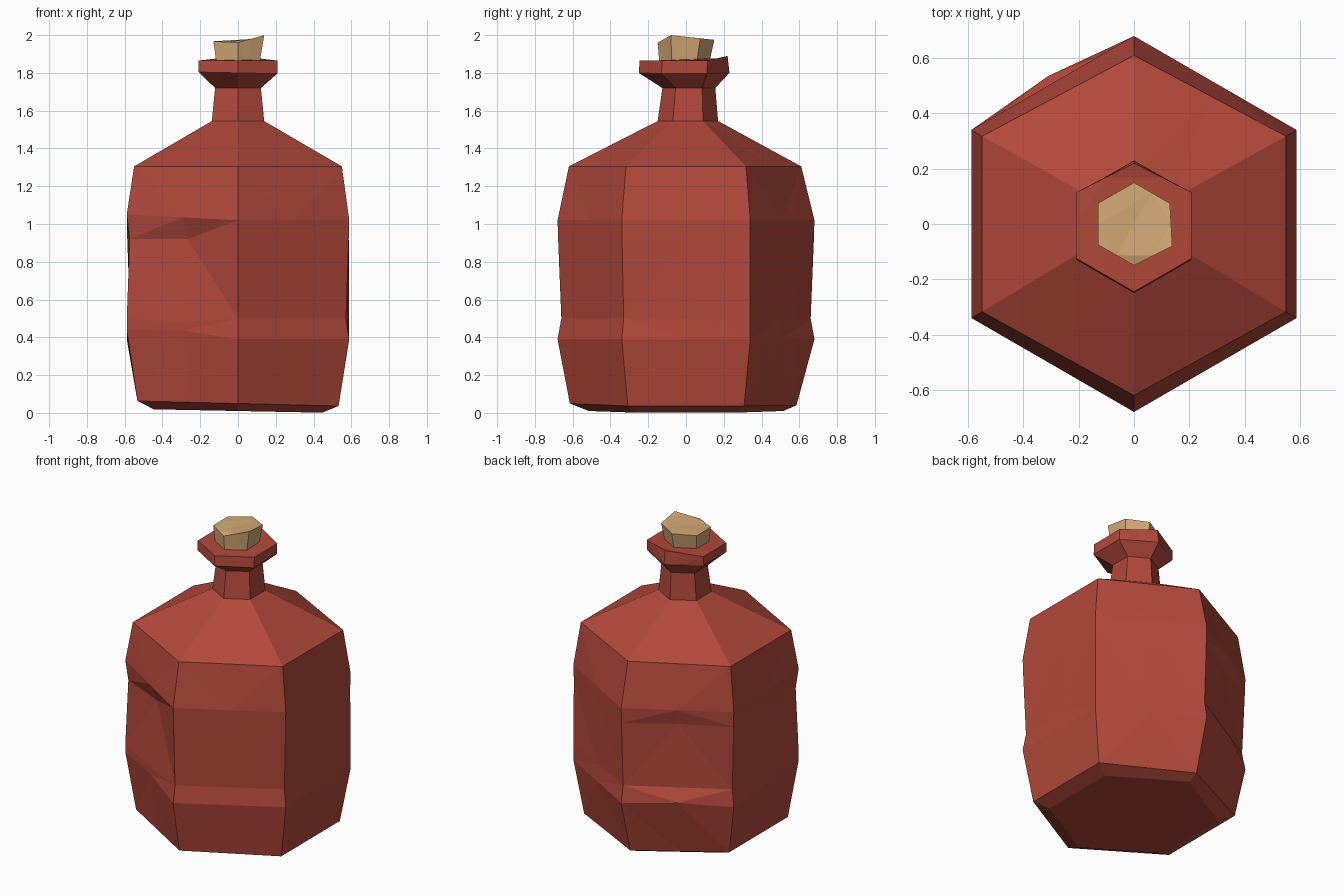
import bpy, bmesh, math
from mathutils import Vector

if "Cube" in bpy.data.objects:
    bpy.data.objects.remove(bpy.data.objects["Cube"])


def material(name, rgb):
    m = bpy.data.materials.new(name)
    m.diffuse_color = (*rgb, 1)
    m.use_nodes = True
    m.node_tree.nodes["Principled BSDF"].inputs["Base Color"].default_value = m.diffuse_color
    return m


def loft(name, rings, dents, mat):
    """Hexagonal loft with a corner at the front (-y). Each ring (z, radius, y shift,
    tilt along x) has 12 points: even = corners, odd = side midpoints.
    dents {(ring, point): (outward, up)} moves single points."""
    bm = bmesh.new()
    loops = []

    def dent(i, p):
        out, up = dents.get((i, p), (0, 0))
        a = math.radians(-90 + 30 * p)
        return Vector((out * math.cos(a), out * math.sin(a), up))

    for i, (z, r, shift, tilt) in enumerate(rings):
        corners = []
        for k in range(6):
            a = math.radians(-90 + 60 * k)
            x = r * math.cos(a)
            corners.append(Vector((x, r * math.sin(a) + shift, z + tilt * x)) + dent(i, 2 * k))
        loop = []
        for k in range(6):
            mid = (corners[k] + corners[(k + 1) % 6]) / 2 + dent(i, 2 * k + 1)
            loop += [bm.verts.new(corners[k]), bm.verts.new(mid)]
        loops.append(loop)
    for low, high in zip(loops, loops[1:]):
        for k in range(12):
            n = (k + 1) % 12
            bm.faces.new((low[k], low[n], high[n], high[k]))
    bm.faces.new(loops[0][::-1])
    bm.faces.new(loops[-1])
    # merge the flat areas back into single facets
    bmesh.ops.dissolve_limit(bm, angle_limit=math.radians(1), verts=bm.verts[:], edges=bm.edges[:])
    bmesh.ops.triangulate(bm, faces=bm.faces[:])
    bmesh.ops.recalc_face_normals(bm, faces=bm.faces[:])
    me = bpy.data.meshes.new(name)
    bm.to_mesh(me)
    bm.free()
    me.materials.append(mat)
    ob = bpy.data.objects.new(name, me)
    bpy.context.collection.objects.link(ob)


red = material("red_clay", (0.45, 0.066, 0.044))
tan = material("cork_tan", (0.66, 0.40, 0.18))

# Bottle: base, belly with a ledge, shoulder, neck and lip
bottle_rings = [(0.01, 0.515, 0, -0.02), (0.05, 0.615, 0, -0.025), (0.39, 0.68, 0, 0),
                (0.50, 0.66, 0, 0), (0.92, 0.677, 0, 0), (1.02, 0.68, 0, 0),
                (1.305, 0.635, 0, 0), (1.545, 0.16, 0.01, 0), (1.72, 0.14, 0.015, 0),
                (1.80, 0.24, -0.01, -0.02), (1.865, 0.24, -0.005, 0)]
bottle_dents = {
    (1, 6): (-0.03, -0.01),                      # base back
    (2, 10): (0, 0.05), (2, 7): (0.03, 0.03),    # belly ledge
    (2, 11): (-0.01, 0.02), (3, 4): (0.02, 0),
    (3, 10): (0.02, 0), (3, 11): (0, -0.02),
    (4, 10): (-0.015, 0), (4, 11): (-0.04, 0),   # dented front left side
    (4, 7): (-0.018, 0), (5, 10): (0, 0.03),
    (6, 0): (-0.015, 0), (6, 6): (-0.025, 0),    # shoulder
    (10, 6): (-0.015, 0.025),                    # raised lip at the back
}
loft("bottle", bottle_rings, bottle_dents, red)

# Cork with a sloping top
cork_rings = [(1.84, 0.13, -0.01, 0), (1.975, 0.15, 0, 0.06)]
cork_dents = {(1, 0): (0, -0.015), (1, 2): (0.01, 0.017)}
loft("cork", cork_rings, cork_dents, tan)
